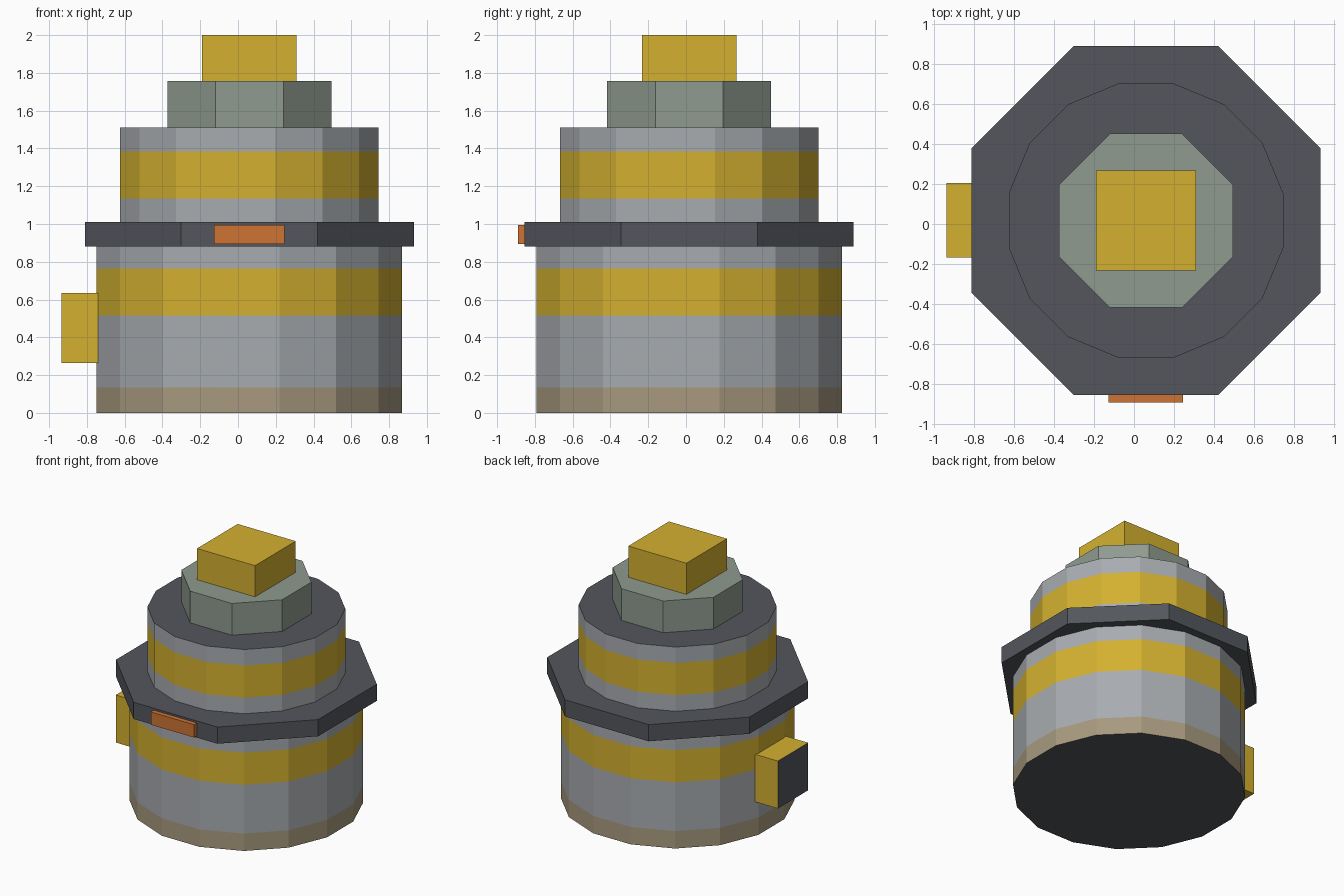
import bpy, bmesh, math

cube = bpy.data.objects.get("Cube")
if cube:
    bpy.data.objects.remove(cube, do_unlink=True)


def linear(c):
    c /= 255
    return c / 12.92 if c <= 0.04045 else ((c + 0.055) / 1.055) ** 2.4


def material(name, *rgb):
    m = bpy.data.materials.new(name)
    m.use_nodes = True
    col = tuple(linear(c) for c in rgb) + (1.0,)
    m.diffuse_color = col
    m.node_tree.nodes["Principled BSDF"].inputs["Base Color"].default_value = col
    return m


YELLOW = material("yellow", 212, 177, 48)
GREY = material("light grey", 168, 172, 176)
DARK = material("dark grey", 83, 86, 92)
TAN = material("dusty tan", 168, 154, 127)
GREEN = material("grey green", 143, 155, 143)
ORANGE = material("orange", 205, 116, 52)

CX, CY = 0.06, 0.017  # shared axis of the stacked parts


def finish(name, bm, mats):
    bmesh.ops.recalc_face_normals(bm, faces=bm.faces)
    mesh = bpy.data.meshes.new(name)
    bm.to_mesh(mesh)
    bm.free()
    for m in mats:
        mesh.materials.append(m)
    ob = bpy.data.objects.new(name, mesh)
    bpy.context.collection.objects.link(ob)
    return ob


def prism(name, sides, apothem, heights, bands, cap):
    """Stacked rings with one material per band, flat sides facing the axes."""
    mats = list(dict.fromkeys(bands + [cap]))
    radius = apothem / math.cos(math.pi / sides)
    bm = bmesh.new()
    rings = []
    for z in heights:
        angles = [(i + 0.5) * math.tau / sides for i in range(sides)]
        rings.append([bm.verts.new((CX + radius * math.cos(a),
                                    CY + radius * math.sin(a), z)) for a in angles])
    for low, high, mat in zip(rings, rings[1:], bands):
        for i in range(sides):
            j = (i + 1) % sides
            bm.faces.new((low[i], low[j], high[j], high[i])).material_index = mats.index(mat)
    for ring in (rings[0], rings[-1]):
        bm.faces.new(ring).material_index = mats.index(cap)
    return finish(name, bm, mats)


def box(name, low, high, mats):
    bm = bmesh.new()
    bmesh.ops.create_cube(bm, size=1)
    for v in bm.verts:
        v.co = [(a + b) / 2 + c * (b - a) for a, b, c in zip(low, high, v.co)]
    # a second material goes on the outer face, toward -x
    if len(mats) > 1:
        bm.normal_update()
        for f in bm.faces:
            f.material_index = int(f.normal.x < -0.9)
    return finish(name, bm, mats)


# Striped drums
prism("lower_drum", 16, 0.808, [0, 0.135, 0.515, 0.765, 0.885],
      [TAN, GREY, YELLOW, GREY], DARK)
prism("upper_drum", 16, 0.685, [1.0, 1.135, 1.385, 1.51],
      [GREY, YELLOW, GREY], DARK)

# Octagonal flange and collar
prism("flange", 8, 0.871, [0.88, 1.01], [DARK], DARK)
prism("collar", 8, 0.434, [1.505, 1.757], [GREEN], GREEN)

# Boxes: top block, side block with dark outer face, front plate
box("top_block", (-0.19, -0.233, 1.75), (0.31, 0.267, 2.0), [YELLOW])
box("side_block", (-0.935, -0.168, 0.265), (-0.74, 0.205, 0.635), [YELLOW, DARK])
box("front_plate", (-0.128, -0.89, 0.895), (0.245, -0.85, 0.995), [ORANGE])
